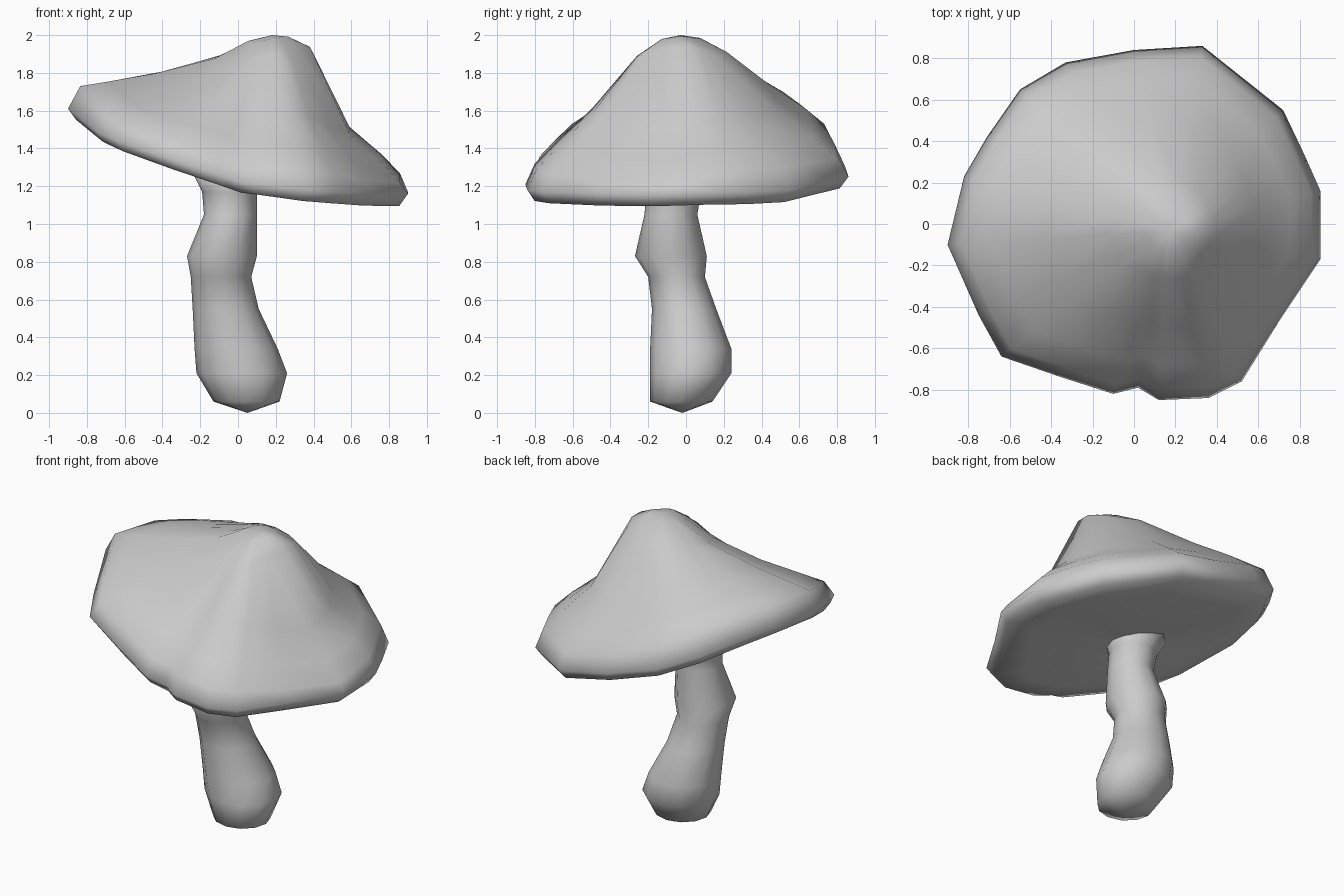
import bpy, bmesh, math
from mathutils import Vector

cube = bpy.data.objects.get("Cube")
if cube:
    bpy.data.objects.remove(cube, do_unlink=True)

grey = bpy.data.materials.new("plain grey")
grey.use_nodes = True
colour = (0.6, 0.6, 0.6, 1)
grey.diffuse_color = colour
grey.node_tree.nodes["Principled BSDF"].inputs["Base Color"].default_value = colour


def loft(name, rings, start, end):
    """Skin a stack of equal rings and close both ends with a fan."""
    bm = bmesh.new()
    loops = [[bm.verts.new(p) for p in ring] for ring in rings]
    count = len(loops[0])
    first, last = bm.verts.new(start), bm.verts.new(end)
    for i in range(count):
        j = (i + 1) % count
        for low, high in zip(loops, loops[1:]):
            bm.faces.new((low[i], low[j], high[j], high[i]))
        bm.faces.new((first, loops[0][j], loops[0][i]))
        bm.faces.new((last, loops[-1][i], loops[-1][j]))
    bmesh.ops.recalc_face_normals(bm, faces=bm.faces)
    for face in bm.faces:
        face.smooth = True
    mesh = bpy.data.meshes.new(name)
    bm.to_mesh(mesh)
    bm.free()
    mesh.materials.append(grey)
    obj = bpy.data.objects.new(name, mesh)
    bpy.context.collection.objects.link(obj)
    return obj


# Cap: tilted, irregular rim, counterclockwise from the model's left;
# the fourth figure is the height of the rounded shoulder above the edge
rim = [(Vector(p[:3]), p[3]) for p in (
    (.9, .16, 1.17, .1), (.82, .34, 1.17, .12), (.72, .55, 1.18, .12),
    (.33, .86, 1.25, .1), (0, .84, 1.31, .11), (-.33, .78, 1.4, .13),
    (-.55, .65, 1.49, .14), (-.71, .42, 1.56, .13), (-.82, .23, 1.6, .12),
    (-.9, -.1, 1.61, .12), (-.75, -.44, 1.49, .11), (-.64, -.64, 1.44, .09),
    (-.35, -.74, 1.34, .1), (-.1, -.82, 1.26, .1), (.02, -.79, 1.22, .11),
    (.12, -.85, 1.21, .11), (.36, -.84, 1.18, .11), (.52, -.76, 1.17, .1),
    (.7, -.47, 1.16, .07), (.9, -.17, 1.16, .06))]
peak = Vector((.18, -.03, 2))
hub = Vector((-.04, -.06, 1.24))

# Reach, height share towards the left, back, right and front,
# then the extra swell between back and right
slopes = [(.12, .99, .97, .88, .97, .02), (.28, .92, .82, .54, .84, .1),
          (.57, .33, .39, .25, .43, .12), (.8, .14, .15, .09, .17, .07),
          (.94, 0, 0, 0, 0, 0)]


def slope_point(edge, lift, reach, left, back, right, front, swell):
    way = (edge - peak).to_2d().normalized()
    share = way.x ** 2 * (left if way.x > 0 else right)
    share += way.y ** 2 * (back if way.y > 0 else front)
    share += 2 * max(-way.x, 0) * max(way.y, 0) * swell
    shoulder = edge.z + lift
    point = peak.lerp(edge, reach)
    point.z = shoulder + (peak.z - shoulder) * share
    return point


def underside(edge, reach, drop):
    # The lip hangs lower on the model's left than on its right
    point = hub.lerp(edge, reach)
    point.z -= drop * (1 + .3 * edge.x)
    return point


cap_rings = [[slope_point(edge, lift, *row) for edge, lift in rim]
             for row in slopes]
cap_rings.append([edge for edge, lift in rim])
for reach, drop in ((.95, .055), (.75, .055), (.4, .04), (.2, .02)):
    cap_rings.append([underside(edge, reach, drop) for edge, lift in rim])
loft("cap", cap_rings, peak, hub)

# Stem: lumpy and bent, each ring given by its height and its x and y extents
levels = [(.06, -.13, .22, -.19, .14), (.21, -.22, .26, -.19, .24),
          (.34, -.23, .21, -.19, .24), (.55, -.24, .11, -.18, .16),
          (.72, -.25, .07, -.2, .1), (.83, -.27, .1, -.27, .11),
          (1.05, -.18, .1, -.22, .06), (1.17, -.19, .1, -.21, .08),
          (1.27, -.24, .14, -.25, .13)]
sides = 12
stem_rings = []
for z, x0, x1, y0, y1 in levels:
    ring = []
    for i in range(sides):
        a = math.tau * i / sides
        ring.append(((x0 + x1) / 2 + math.cos(a) * (x1 - x0) / 2,
                     (y0 + y1) / 2 + math.sin(a) * (y1 - y0) / 2, z))
    stem_rings.append(ring)
loft("stem", stem_rings, (.05, -.02, 0), (-.04, -.06, 1.29))
